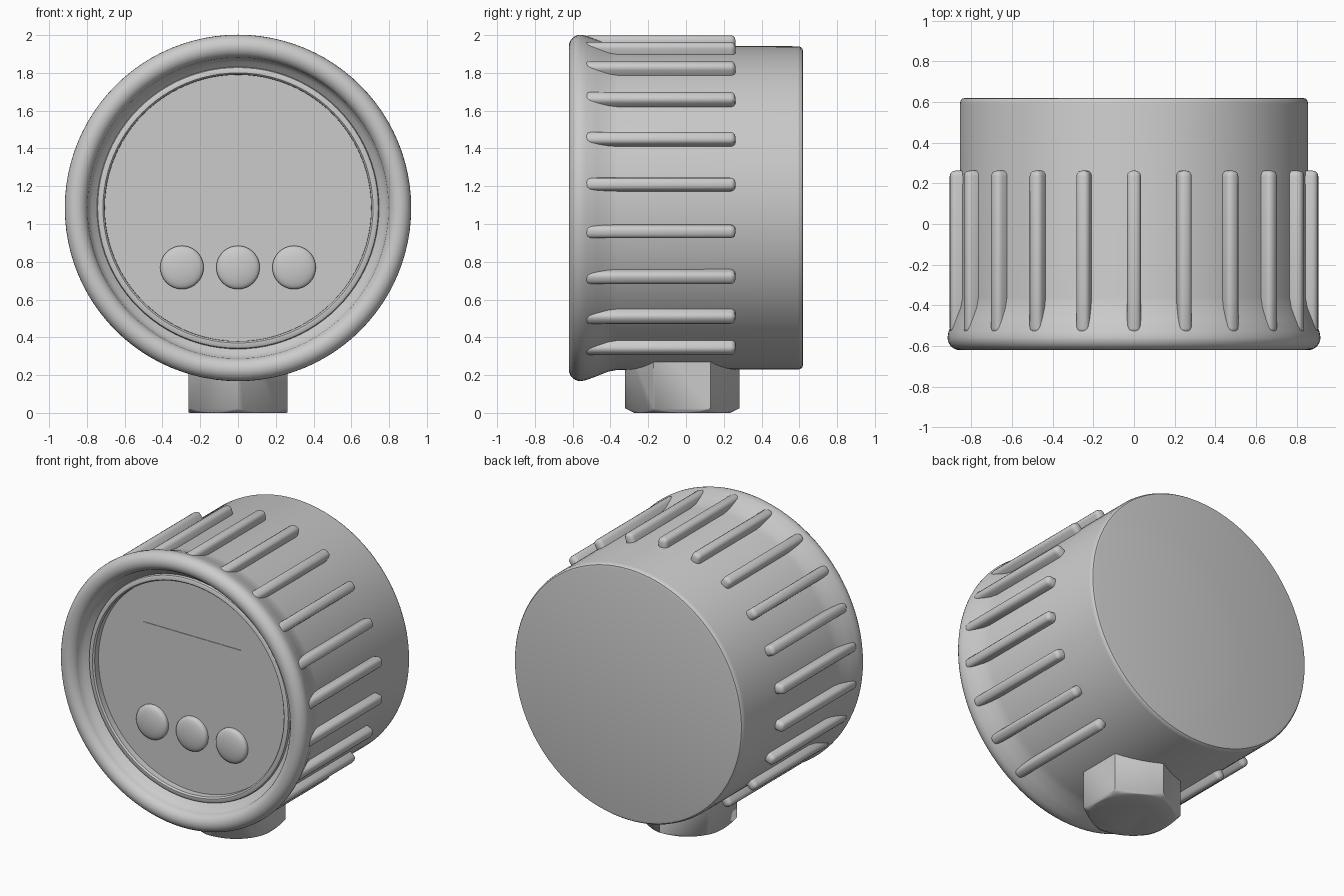
import bpy, bmesh, math
from mathutils import Matrix

cube = bpy.data.objects.get("Cube")
if cube:
    bpy.data.objects.remove(cube)

CENTRE_Z = 1.085
FACE_Y = -0.48

grey = bpy.data.materials.new("plain grey")
grey.use_nodes = True
grey.diffuse_color = (0.6, 0.6, 0.6, 1)
grey.node_tree.nodes["Principled BSDF"].inputs["Base Color"].default_value = (0.6, 0.6, 0.6, 1)


def finish(name, bm, angle=35):
    """Turn a bmesh into a shaded, grey object."""
    bmesh.ops.recalc_face_normals(bm, faces=bm.faces)
    mesh = bpy.data.meshes.new(name)
    bm.to_mesh(mesh)
    bm.free()
    mesh.materials.append(grey)
    obj = bpy.data.objects.new(name, mesh)
    bpy.context.collection.objects.link(obj)
    bpy.ops.object.select_all(action='DESELECT')
    obj.select_set(True)
    bpy.context.view_layer.objects.active = obj
    bpy.ops.object.shade_smooth_by_angle(angle=math.radians(angle))
    return obj


def lathe(name, profile, x=0, z=CENTRE_Z, steps=96):
    """Revolve (radius, y) points around an axis along y."""
    bm = bmesh.new()
    verts = [bm.verts.new((r, y, 0)) for r, y in profile]
    edges = [bm.edges.new(pair) for pair in zip(verts, verts[1:])]
    bmesh.ops.spin(bm, geom=verts + edges, cent=(0, 0, 0), axis=(0, 1, 0),
                   angle=math.tau, steps=steps)
    bmesh.ops.remove_doubles(bm, verts=bm.verts, dist=1e-4)
    bmesh.ops.translate(bm, verts=bm.verts, vec=(x, 0, z))
    return finish(name, bm)


def box(size, centre, bevel=0):
    """A box, with rounded edges where a bevel is given."""
    bm = bmesh.new()
    bmesh.ops.create_cube(bm, size=1)
    bmesh.ops.scale(bm, verts=bm.verts, vec=size)
    bmesh.ops.translate(bm, verts=bm.verts, vec=centre)
    if bevel:
        bmesh.ops.bevel(bm, geom=bm.edges[:], offset=bevel, segments=3,
                        affect='EDGES', profile=0.5)
    return bm


# Housing with flared, rounded front rim and stepped dial recess
rim = [(0.856 + 0.061 * math.cos(a), -0.558 - 0.062 * math.sin(a))
       for a in [math.pi * i / 12 for i in range(13)]]
lathe("housing", [
    (0, 0.62), (0.83, 0.62), (0.845, 0.616), (0.853, 0.605), (0.856, 0.59),
    (0.857, -0.36), (0.866, -0.41), (0.89, -0.47), (0.912, -0.53)]
    + rim + [(0.775, -0.535), (0.747, -0.51), (0.743, -0.525), (0.735, -0.53),
             (0.715, -0.53), (0.706, -0.52), (0.705, FACE_Y), (0, FACE_Y)])

# Display window plate
finish("display_window", box((0.725, 0.008, 0.34), (-0.003, FACE_Y, 1.256)))

# Domed push buttons
for label, x in (("right", -0.297), ("middle", 0), ("left", 0.297)):
    dome = [(0.115 * math.cos(a), FACE_Y - 0.015 - 0.03 * math.sin(a))
            for a in [math.pi / 2 * i / 6 for i in range(6)]]
    lathe(label + "_button", [(0.115, FACE_Y + 0.01)] + dome + [(0, FACE_Y - 0.045)],
          x=x, z=0.77, steps=40)

# Grip ribs around the housing, leaving the underside clear for the fitting
RIBS = 22
for i in range(RIBS):
    if abs(i - RIBS // 2) <= 1:
        continue
    bm = box((0.068, 0.80, 0.10), (0, -0.138, 0.864), bevel=0.026)
    turn = Matrix.Rotation(math.tau * i / RIBS, 4, 'Y')
    bmesh.ops.transform(bm, verts=bm.verts, matrix=Matrix.Translation((0, 0, CENTRE_Z)) @ turn)
    finish(f"grip_rib_{i}", bm, 40)

# Hexagonal fitting below, with its corners trimmed by a cone
bm = bmesh.new()
bmesh.ops.create_cone(bm, cap_ends=True, segments=6, radius1=0.302, radius2=0.302, depth=0.4,
                      matrix=Matrix.Translation((0, -0.02, 0.2)))
nut = finish("hex_fitting", bm, 25)
bm = bmesh.new()
bmesh.ops.create_cone(bm, cap_ends=True, segments=64, radius1=0.255, radius2=1.055, depth=0.4,
                      matrix=Matrix.Translation((0, -0.02, 0.2)))
trim = finish("fitting_trim", bm)
trim.hide_render = True
cut = nut.modifiers.new("trim", 'BOOLEAN')
cut.object = trim
cut.operation = 'INTERSECT'
cut.solver = 'EXACT'
bpy.context.view_layer.objects.active = nut
bpy.ops.object.modifier_apply(modifier=cut.name)
bpy.data.objects.remove(trim)
